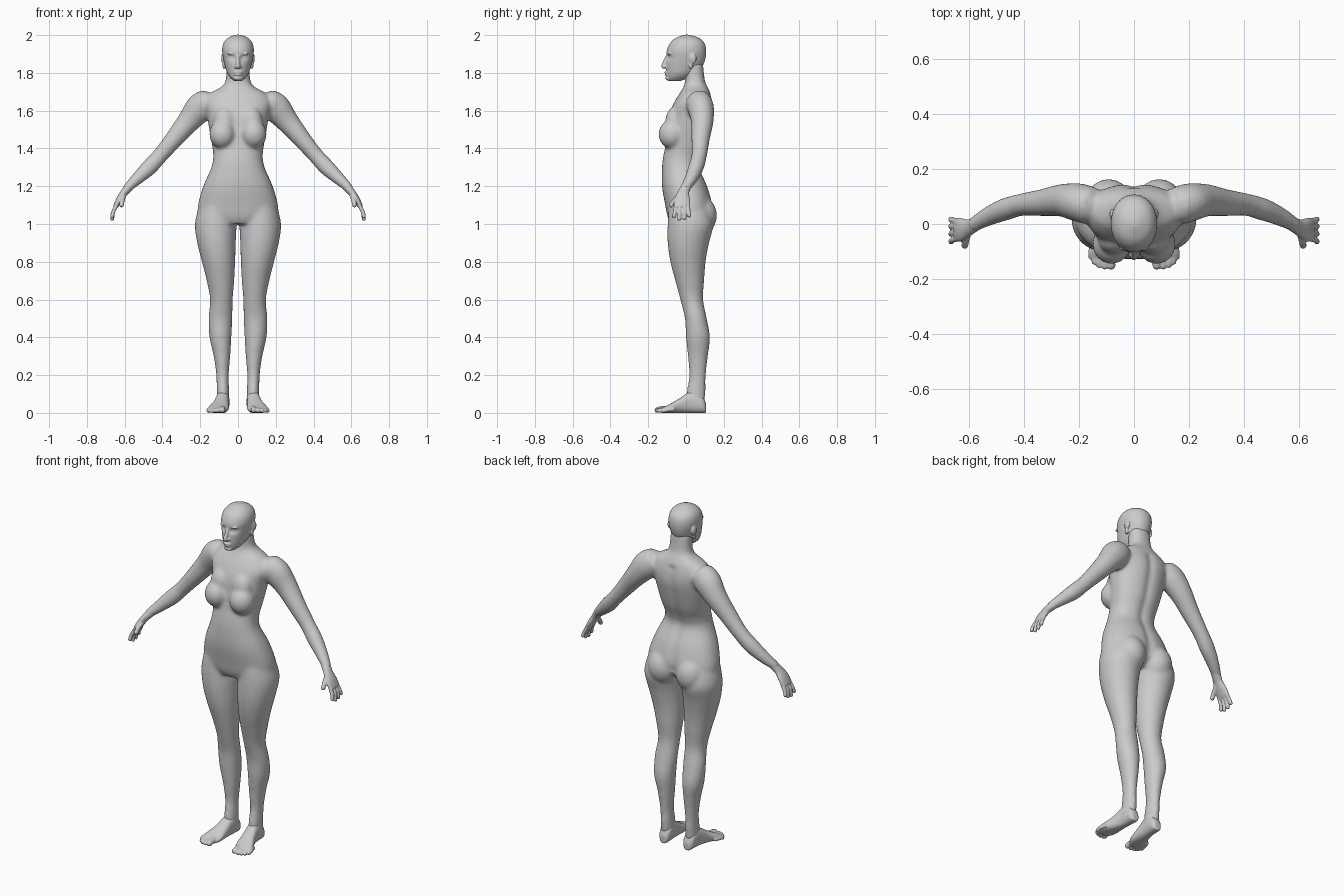
import bpy, bmesh
from math import cos, sin, pi, exp, copysign
from mathutils import Vector, Matrix


def spline(rows, n=6):
    """Smoothly interpolate rows of numbers (Catmull-Rom)."""
    out = []
    for i in range(len(rows) - 1):
        a, b, c, d = rows[max(i - 1, 0)], rows[i], rows[i + 1], rows[min(i + 2, len(rows) - 1)]
        for k in range(n):
            t = k / n
            out.append([0.5 * (2 * q + (r - p) * t + (2 * p - 5 * q + 4 * r - s) * t * t
                               + (3 * q - p - 3 * r + s) * t ** 3)
                        for p, q, r, s in zip(a, b, c, d)])
    return out + [list(rows[-1])]


def loft(bm, rings, power=2.0, segs=40, deform=None):
    """Skin closed rings given as (centre, half axis u, half axis v)."""
    def sq(a):
        return copysign(abs(a) ** (2 / power), a)
    loops = []
    for c, u, v in rings:
        loop = []
        for k in range(segs):
            a = 2 * pi * k / segs
            p = c + u * sq(cos(a)) + v * sq(sin(a))
            loop.append(bm.verts.new(deform(p) if deform else p))
        loops.append(loop)
    for a, b in zip(loops, loops[1:]):
        for k in range(segs):
            j = (k + 1) % segs
            bm.faces.new((a[k], a[j], b[j], b[k]))
    bm.faces.new(loops[0][::-1])
    bm.faces.new(loops[-1])


def column(bm, rows, side=1, power=2.0, deform=None):
    """Upright form, rows of (z, centre x, half width, front y, back y)."""
    loft(bm, [(Vector((side * x, (f + b) / 2, z)), Vector((w, 0, 0)), Vector((0, (b - f) / 2, 0)))
              for z, x, w, f, b in spline(rows)], power, deform=deform)


def tube(bm, rows, side=1, segs=24):
    """Limb along a path, rows of (x, y, z, thickness radius, y radius)."""
    rows = spline(rows)
    pts = [Vector((side * r[0], r[1], r[2])) for r in rows]
    rings = []
    for i, r in enumerate(rows):
        t = (pts[min(i + 1, len(pts) - 1)] - pts[max(i - 1, 0)]).normalized()
        v = Vector((0, 1, 0))
        v = (v - t * v.dot(t)).normalized()
        rings.append((pts[i], v.cross(t) * r[3], v * r[4]))
    loft(bm, rings, segs=segs)


def ball(bm, centre, radii):
    bmesh.ops.create_uvsphere(bm, u_segments=24, v_segments=16, radius=1,
                              matrix=Matrix.Translation(centre) @ Matrix.Diagonal((*radii, 1)))


def digit(bm, pts, r, side):
    """Finger or toe with a rounded tip."""
    tube(bm, [(*p, r, r) for p in pts], side, 14)
    x, y, z = pts[-1]
    ball(bm, (side * x, y, z), (r, r, r))


def finish(bm, name, voxel, smooth):
    """Fuse the overlapping forms into one smooth skin."""
    bmesh.ops.recalc_face_normals(bm, faces=bm.faces)
    me = bpy.data.meshes.new(name)
    bm.to_mesh(me)
    bm.free()
    ob = bpy.data.objects.new(name, me)
    bpy.context.collection.objects.link(ob)
    bpy.context.view_layer.objects.active = ob
    m = ob.modifiers.new("fuse", 'REMESH')
    m.mode, m.voxel_size, m.use_smooth_shade = 'VOXEL', voxel, True
    s = ob.modifiers.new("soften", 'SMOOTH')
    s.factor, s.iterations = 0.5, smooth
    for mod in ("fuse", "soften"):
        bpy.ops.object.modifier_apply(modifier=mod)


def spine_groove(p):
    if p.y > 0.03 and 1.05 < p.z < 1.68:
        p.y -= 0.012 * exp(-(p.x / 0.022) ** 2)
    return p


def eye_sockets(p):
    if p.y < 0:
        p.y += 0.014 * exp(-((abs(p.x) - 0.032) / 0.019) ** 2 - ((p.z - 1.882) / 0.014) ** 2)
    return p


# Body: torso and neck
bm = bmesh.new()
column(bm, [(1.0, 0, .14, -.08, .085), (1.04, 0, .205, -.098, .125), (1.1, 0, .212, -.11, .14),
            (1.2, 0, .184, -.127, .115), (1.3, 0, .141, -.127, .073), (1.36, 0, .131, -.12, .083),
            (1.42, 0, .138, -.108, .108), (1.5, 0, .152, -.098, .13), (1.58, 0, .165, -.088, .146),
            (1.64, 0, .178, -.065, .143), (1.69, 0, .15, -.035, .13), (1.725, 0, .09, -.014, .115),
            (1.76, 0, .066, -.006, .1), (1.85, 0, .06, -.01, .09)], power=2.25, deform=spine_groove)
for s in (1, -1):
    # Bust, buttocks, shoulder caps
    ball(bm, (s * .082, -.073, 1.475), (.07, .073, .078))
    ball(bm, (s * .07, -.06, 1.54), (.06, .05, .08))
    ball(bm, (s * .092, .072, 1.045), (.088, .092, .105))
    ball(bm, (s * .18, .07, 1.635), (.065, .07, .07))
    # Legs
    column(bm, [(1.1, .11, .095, -.09, .12), (1.0, .118, .11, -.097, .145), (.9, .114, .102, -.097, .122),
                (.8, .103, .088, -.083, .104), (.7, .093, .073, -.057, .096), (.6, .088, .06, -.03, .091),
                (.5, .093, .063, -.006, .11), (.4, .093, .058, .0, .127), (.3, .085, .044, .01, .116),
                (.2, .082, .033, .017, .105), (.12, .08, .033, .005, .104), (.06, .08, .033, .0, .1)], s)
    # Arms
    tube(bm, [(.15, .065, 1.65, .07, .065), (.2, .078, 1.615, .078, .07), (.26, .086, 1.545, .062, .06),
              (.33, .078, 1.46, .05, .05), (.41, .07, 1.365, .042, .041), (.47, .053, 1.3, .043, .041),
              (.53, .028, 1.243, .034, .035), (.58, .0, 1.197, .025, .028), (.59, -.006, 1.186, .023, .027)], s)
finish(bm, "body", .008, 14)

# Head: skull and jaw, nose, lips, brow, eyes, ears
bm = bmesh.new()
column(bm, [(1.757, 0, .022, -.09, -.03), (1.775, 0, .042, -.101, .02), (1.80, 0, .058, -.104, .06),
            (1.84, 0, .07, -.106, .09), (1.88, 0, .079, -.104, .104), (1.92, 0, .084, -.101, .107),
            (1.955, 0, .078, -.086, .099), (1.98, 0, .06, -.062, .076), (1.995, 0, .034, -.03, .043),
            (2.002, 0, .01, -.008, .016)], power=2.1, deform=eye_sockets)
tube(bm, [(0, -.098, 1.89, .009, .008), (0, -.108, 1.865, .01, .011), (0, -.118, 1.838, .013, .012),
          (0, -.112, 1.826, .014, .01)])
ball(bm, (0, -.121, 1.836), (.011, .011, .01))
ball(bm, (0, -.102, 1.803), (.025, .013, .006))
ball(bm, (0, -.101, 1.791), (.022, .013, .006))
ball(bm, (0, -.092, 1.772), (.024, .017, .013))
for s in (1, -1):
    ball(bm, (s * .013, -.108, 1.832), (.008, .01, .008))
    ball(bm, (s * .032, -.088, 1.902), (.024, .01, .007))
    ball(bm, (s * .032, -.075, 1.882), (.014, .013, .01))
    ball(bm, (s * .079, .036, 1.876), (.01, .02, .028))
    ball(bm, (s * .074, .026, 1.845), (.009, .012, .026))
finish(bm, "head", .004, 4)

for s, label in ((1, "left"), (-1, "right")):
    # Hand: palm, four fingers, thumb
    bm = bmesh.new()
    tube(bm, [(.565, .008, 1.21, .025, .027), (.583, -.003, 1.19, .023, .027), (.603, -.014, 1.165, .02, .031),
              (.627, -.02, 1.13, .018, .042), (.645, -.021, 1.098, .014, .044), (.65, -.021, 1.088, .011, .042)], s)
    for y0, y1, z1 in ((-.053, -.064, 1.04), (-.031, -.036, 1.027), (-.01, -.008, 1.03), (.011, .017, 1.045)):
        digit(bm, [(.642, y0, 1.1), (.66, (y0 + y1) / 2, 1.065), (.666, y1, z1)], .0105, s)
    digit(bm, [(.602, -.025, 1.155), (.612, -.06, 1.125), (.616, -.078, 1.1)], .0125, s)
    finish(bm, label + "_hand", .004, 3)

    # Foot: heel to ball, then five toes
    bm = bmesh.new()
    rows = spline([(.078, .107, .018, .045), (.079, .092, .031, .08), (.08, .06, .035, .112),
                   (.083, .02, .036, .112), (.09, -.03, .042, .08), (.102, -.08, .053, .05),
                   (.112, -.112, .051, .034), (.116, -.128, .04, .024)])
    loft(bm, [(Vector((s * x, y, h / 2)), Vector((w, 0, 0)), Vector((0, 0, h / 2)))
              for x, y, w, h in rows], 2.4)
    for x0, x1, y1, r in ((.08, .083, -.151, .0155), (.1, .107, -.154, .012), (.117, .127, -.149, .0115),
                          (.132, .143, -.138, .011), (.145, .156, -.12, .0105)):
        digit(bm, [(x0, y1 + .06, r + .008), (x1, y1 + .02, r + .005), (x1, y1, r)], r, s)
    finish(bm, label + "_foot", .004, 3)
